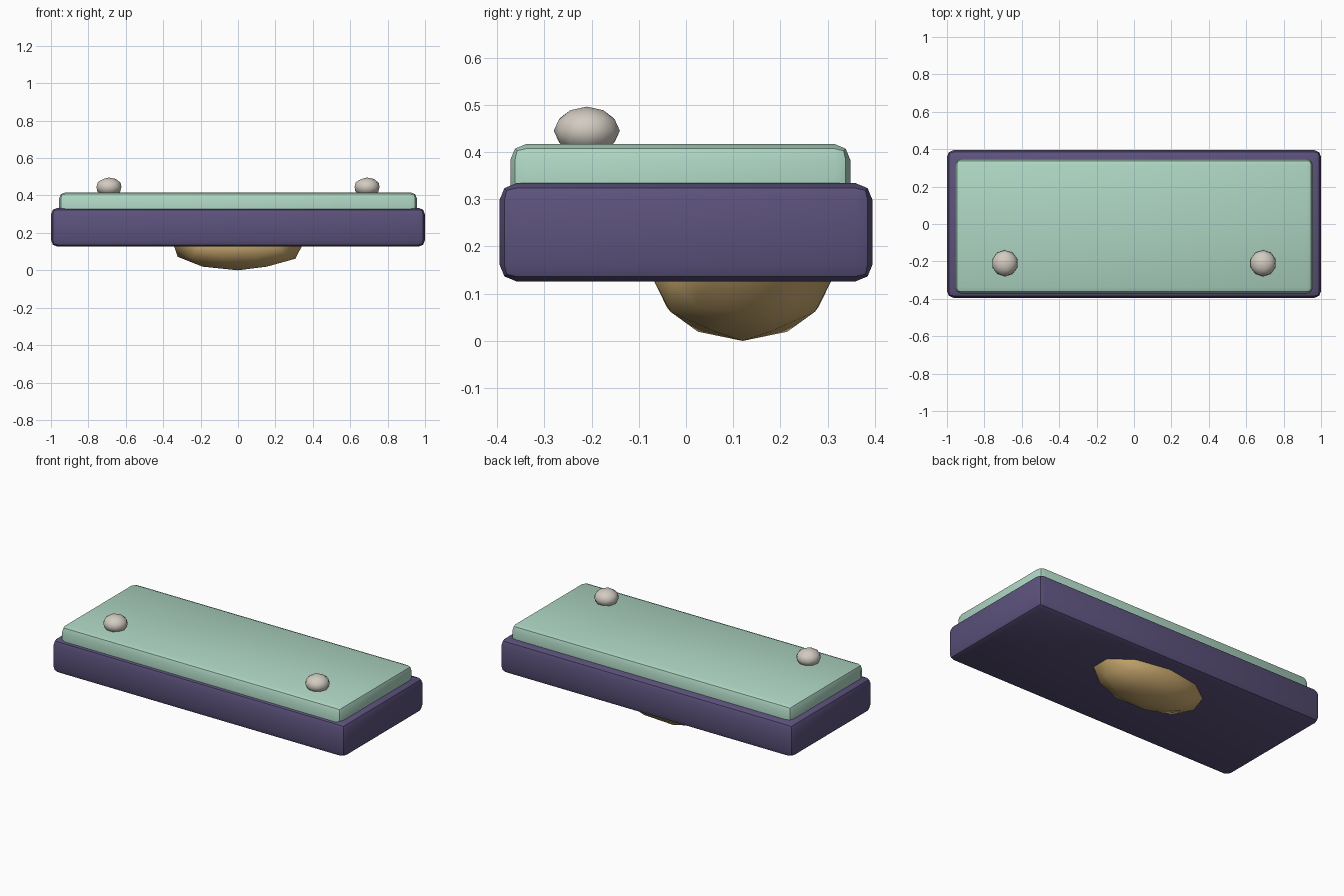
import bpy
import math

default = bpy.data.objects.get("Cube")
if default:
    bpy.data.objects.remove(default, do_unlink=True)


def linear(c):
    c /= 255
    return c / 12.92 if c <= 0.04045 else ((c + 0.055) / 1.055) ** 2.4


def material(name, *rgb):
    mat = bpy.data.materials.new(name)
    colour = (*[linear(c) for c in rgb], 1)
    mat.use_nodes = True
    mat.diffuse_color = colour
    mat.node_tree.nodes["Principled BSDF"].inputs["Base Color"].default_value = colour
    return mat


purple = material("dusky purple", 92, 82, 124)
mint = material("pale mint", 174, 214, 195)
gold = material("muted gold", 200, 168, 110)
stone = material("warm light grey", 210, 203, 193)


def finish(name, mat):
    obj = bpy.context.object
    obj.name = name
    obj.data.materials.append(mat)
    bpy.ops.object.transform_apply(location=False, rotation=False, scale=True)
    return obj


def rounded_slab(name, mat, size, centre, bevel):
    bpy.ops.mesh.primitive_cube_add(size=1, location=centre)
    bpy.context.object.scale = size
    obj = finish(name, mat)
    mod = obj.modifiers.new("rounded edges", "BEVEL")
    mod.width = bevel
    mod.segments = 2
    bpy.ops.object.modifier_apply(modifier=mod.name)
    bpy.ops.object.shade_smooth_by_angle(angle=math.radians(30))


def faceted_ball(name, mat, radii, centre):
    bpy.ops.mesh.primitive_ico_sphere_add(subdivisions=2, radius=1, location=centre)
    bpy.context.object.scale = radii
    finish(name, mat)
    bpy.ops.object.shade_smooth_by_angle(angle=math.radians(35))


# Two stacked slabs
rounded_slab("base_slab", purple, (2, 0.79, 0.208), (0, 0, 0.23), 0.036)
rounded_slab("top_slab", mint, (1.914, 0.72, 0.166), (0, -0.012, 0.334), 0.034)

# Shallow dome under the base
faceted_ball("underside_dome", gold, (0.36, 0.189, 0.13), (0, 0.12, 0.13))

# Pair of knobs on top, near the front
for side, x in (("left", 0.69), ("right", -0.69)):
    faceted_ball(side + "_knob", stone, (0.07, 0.07, 0.051), (x, -0.21, 0.445))
